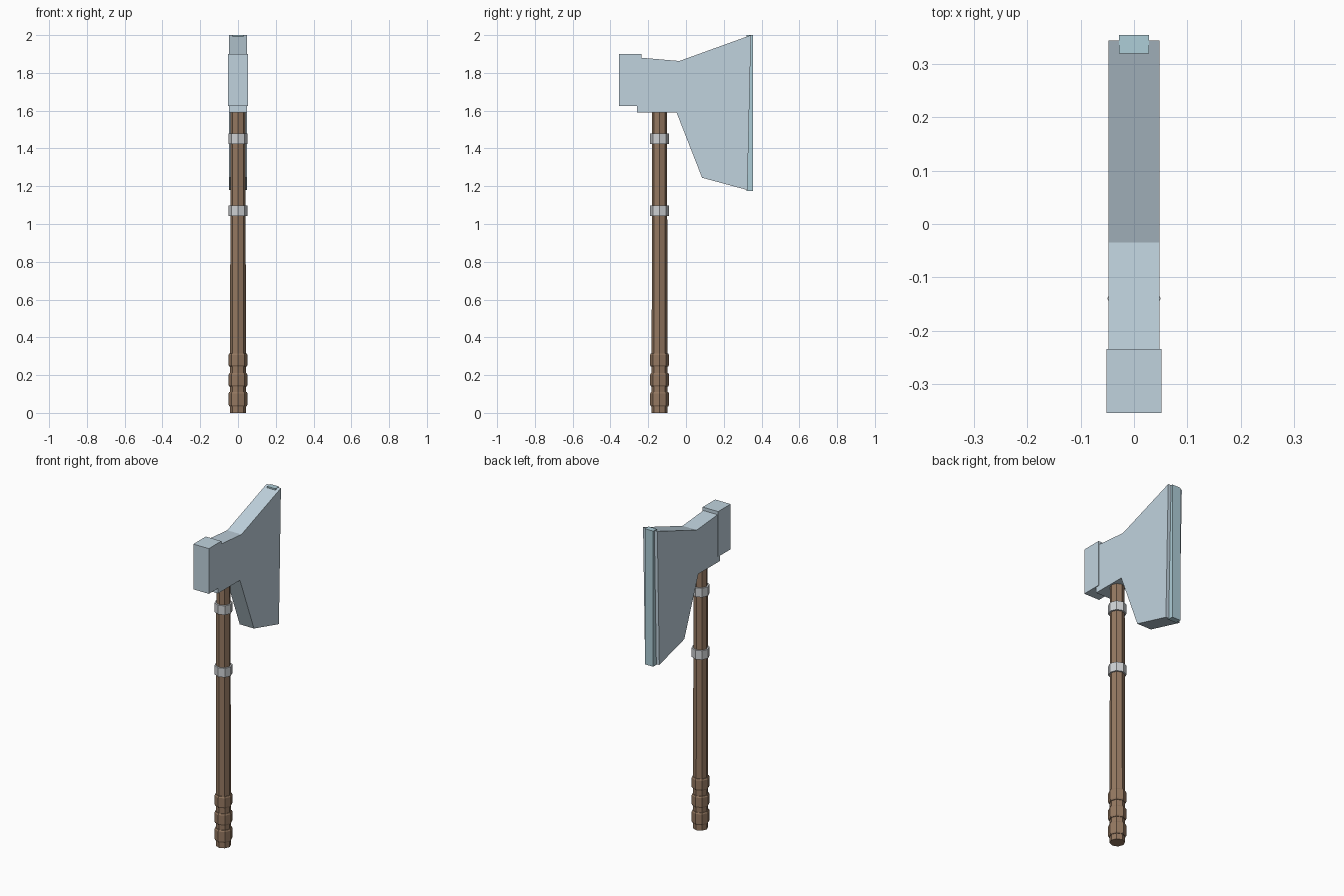
import bpy, bmesh
from math import cos, sin, pi

if "Cube" in bpy.data.objects:
    bpy.data.objects.remove(bpy.data.objects["Cube"])

HANDLE_Y = -0.14


def material(name, rgb):
    m = bpy.data.materials.new(name)
    m.diffuse_color = (*rgb, 1)
    m.use_nodes = True
    m.node_tree.nodes["Principled BSDF"].inputs["Base Color"].default_value = m.diffuse_color
    return m


wood = material("wood", (0.30, 0.19, 0.12))
steel = material("steel", (0.53, 0.65, 0.73))
edge_steel = material("edge_steel", (0.42, 0.61, 0.68))
band_steel = material("band_steel", (0.62, 0.64, 0.66))


def finish(name, bm, mat):
    bmesh.ops.recalc_face_normals(bm, faces=bm.faces)
    me = bpy.data.meshes.new(name)
    bm.to_mesh(me)
    bm.free()
    me.materials.append(mat)
    ob = bpy.data.objects.new(name, me)
    bpy.context.collection.objects.link(ob)
    return ob


def plate(name, profile, half_width, mat):
    """Side profile of (y, z) points extruded across x."""
    bm = bmesh.new()
    face = bm.faces.new([bm.verts.new((-half_width, y, z)) for y, z in profile])
    ext = bmesh.ops.extrude_face_region(bm, geom=[face])
    verts = [v for v in ext["geom"] if isinstance(v, bmesh.types.BMVert)]
    bmesh.ops.translate(bm, verts=verts, vec=(2 * half_width, 0, 0))
    return finish(name, bm, mat)


def octagon_post(name, rings, mat):
    """Eight-sided post through (z, radius) rings."""
    bm = bmesh.new()
    loops = [[bm.verts.new((r * cos(i * pi / 4), HANDLE_Y + r * sin(i * pi / 4), z))
              for i in range(8)] for z, r in rings]
    for a, b in zip(loops, loops[1:]):
        for i in range(8):
            j = (i + 1) % 8
            bm.faces.new((a[i], a[j], b[j], b[i]))
    bm.faces.new(loops[0])
    bm.faces.new(loops[-1])
    return finish(name, bm, mat)


# Handle
octagon_post("handle", [(0, 0.042), (1.62, 0.040)], wood)

# Wooden grip rings near the foot
for n, (z0, z1) in enumerate([(0.035, 0.11), (0.14, 0.21), (0.245, 0.315)]):
    octagon_post(f"grip_ring_{n + 1}",
                 [(z0, 0.046), (z0 + 0.008, 0.05), (z1 - 0.008, 0.05), (z1, 0.046)], wood)

# Metal bands
for n, z0 in enumerate([1.043, 1.423]):
    octagon_post(f"metal_band_{n + 1}", [(z0, 0.05), (z0 + 0.055, 0.05)], band_steel)

# Axe head with flared blade
plate("axe_head", [(-0.26, 1.59), (-0.05, 1.59), (0.085, 1.245), (0.325, 1.18),
                   (0.344, 2.0), (-0.035, 1.863), (-0.26, 1.882)], 0.048, steel)

# Hammer block at the back of the head
plate("poll_block", [(-0.355, 1.625), (-0.235, 1.625), (-0.235, 1.90), (-0.355, 1.90)],
      0.052, steel)

# Narrow cutting edge set into the blade
plate("cutting_edge", [(0.32, 1.175), (0.355, 1.175), (0.355, 2.0), (0.32, 2.0)],
      0.028, edge_steel)
